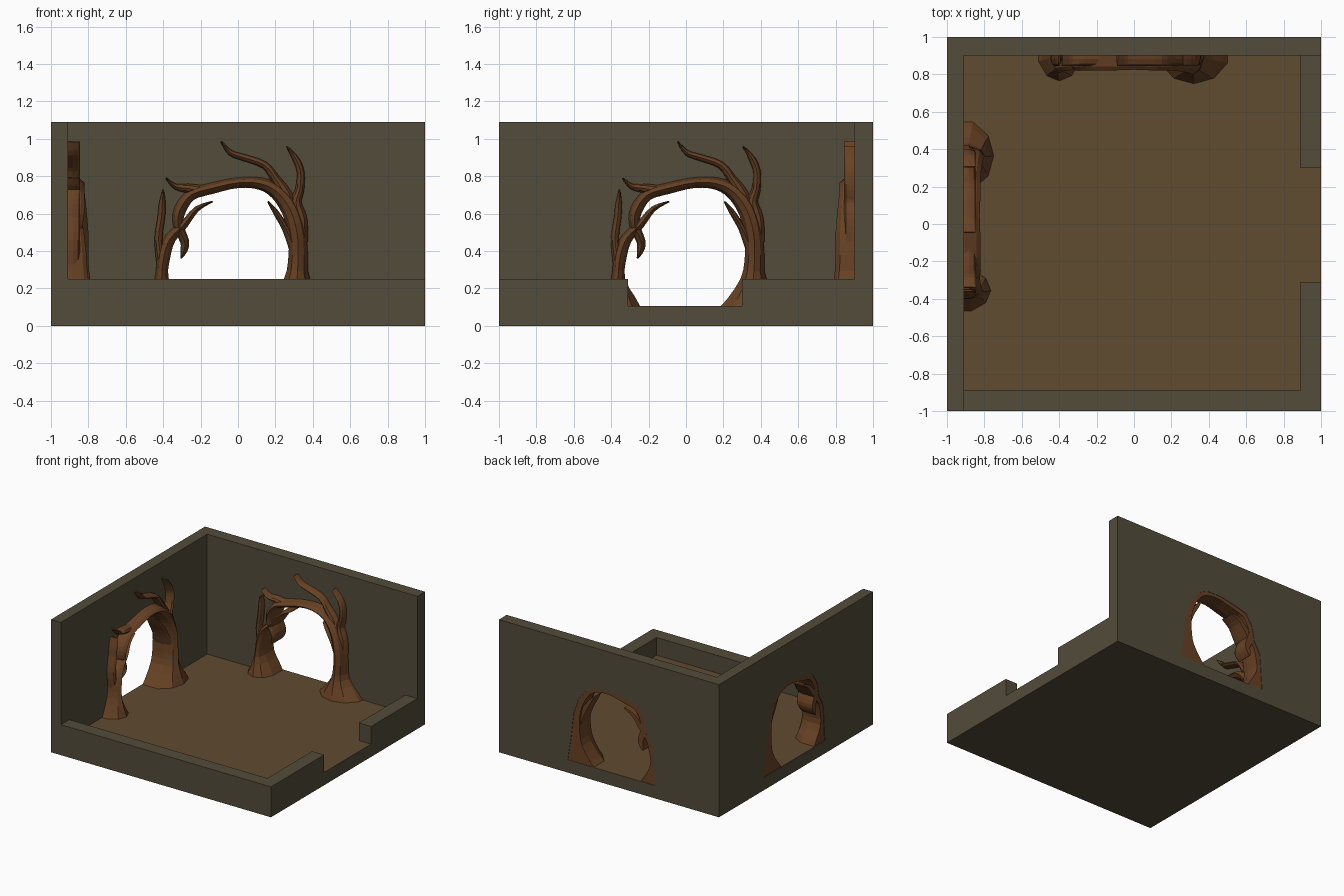
import bpy, bmesh, math
from mathutils import Vector

if "Cube" in bpy.data.objects:
    bpy.data.objects.remove(bpy.data.objects["Cube"])


def material(name, rgb):
    m = bpy.data.materials.new(name)
    m.diffuse_color = (*rgb, 1)
    m.use_nodes = True
    m.node_tree.nodes["Principled BSDF"].inputs["Base Color"].default_value = m.diffuse_color
    return m


STONE = material("olive_stone", (0.085, 0.072, 0.042))
EARTH = material("earth", (0.115, 0.07, 0.03))
BARK = material("bark", (0.14, 0.055, 0.018))


def finish(name, bm, *mats):
    bmesh.ops.recalc_face_normals(bm, faces=bm.faces)
    me = bpy.data.meshes.new(name)
    bm.to_mesh(me)
    bm.free()
    for m in mats:
        me.materials.append(m)
    ob = bpy.data.objects.new(name, me)
    bpy.context.collection.objects.link(ob)
    return ob


def box(name, lo, hi, *mats):
    bm = bmesh.new()
    bmesh.ops.create_cube(bm, size=1)
    for v in bm.verts:
        v.co = Vector([(a + b) / 2 + c * (b - a) for a, b, c in zip(lo, hi, v.co)])
    if len(mats) > 1:  # second material on the top face
        bm.normal_update()
        for f in bm.faces:
            f.material_index = int(f.normal.z > 0.5)
    return finish(name, bm, *mats)


# Floor slab and low walls with a doorway gap on the right
F, LOW, TOP = 0.105, 0.25, 1.09
box("floor", (-1, -1, 0), (1, 1, F), STONE, EARTH)
box("front_low_wall", (-0.91, -1, F), (1, -0.89, LOW), STONE)
box("right_low_wall_front", (0.89, -0.89, F), (1, -0.31, LOW), STONE)
box("right_low_wall_back", (0.89, 0.3, F), (1, 0.9, LOW), STONE)

# Tall walls with an arched opening
HOLE = [(-.42, F), (-.40, .4), (-.345, .5), (-.32, .62), (-.26, .71), (-.14, .74), (0, .765),
        (.12, .76), (.21, .715), (.28, .62), (.32, .5), (.345, .3), (.375, F)]


def tall_wall(name, x0, x1, y0, y1, shift):
    bm = bmesh.new()
    outline = [(x0, F)] + [(x + shift, z) for x, z in HOLE] + [(x1, F), (x1, TOP), (x0, TOP)]
    face = bm.faces.new([bm.verts.new((x, y0, z)) for x, z in outline])
    ext = bmesh.ops.extrude_face_region(bm, geom=[face])
    for g in ext["geom"]:
        if isinstance(g, bmesh.types.BMVert):
            g.co.y = y1
    return finish(name, bm, STONE)


tall_wall("back_wall", -0.91, 1, 0.9, 1, 0)
tall_wall("left_wall", -1, 1, 0.91, 1, 0.045).rotation_euler.z = math.pi / 2

# Limb cross-section: (across, depth from front to back)
SECTION = [(-1, 1), (-1, .45), (-.6, .12), (0, 0), (.6, .12), (1, .45), (1, 1)]


def spline(pts, n=3):
    pts = [Vector(p) for p in pts]
    out = []
    for i in range(len(pts) - 1):
        a, b, c, d = pts[max(i - 1, 0)], pts[i], pts[i + 1], pts[min(i + 2, len(pts) - 1)]
        for k in range(n):
            t = k / n
            out.append(0.5 * (2 * b + (c - a) * t + (2 * a - 5 * b + 4 * c - d) * t * t
                              + (3 * b - a - 3 * c + d) * t ** 3))
    return out + [pts[-1]]


def limb(bm, pts, back):
    """Loft the section along (x, z, half width, front y)."""
    path = spline(pts)
    rings = []
    for i, p in enumerate(path):
        a, b = path[max(i - 1, 0)], path[min(i + 1, len(path) - 1)]
        t = Vector((b[0] - a[0], b[1] - a[1])).normalized()
        if i == 0 and p[1] < 0.12:
            t = Vector((0, 1))
        w = max(p[2], 0.003)
        rings.append([bm.verts.new((p[0] + t.y * u * w, p[3] + (back - p[3]) * v, p[1] - t.x * u * w))
                      for u, v in SECTION])
    n = len(SECTION)
    for r, s in zip(rings, rings[1:]):
        for j in range(n):
            bm.faces.new((r[j], r[(j + 1) % n], s[(j + 1) % n], s[j]))
    bm.faces.new(rings[0])
    bm.faces.new(rings[-1])


# Twisted tree arch: two trunks and side branches
bm = bmesh.new()
limb(bm, [(.32, F, .18, .75), (.316, .25, .07, .79), (.322, .38, .052, .80), (.315, .5, .048, .80),
          (.28, .62, .048, .81), (.21, .715, .042, .82), (.12, .76, .033, .82), (0, .765, .028, .825),
          (-.14, .735, .03, .82), (-.25, .70, .03, .82), (-.31, .62, .033, .82), (-.32, .54, .028, .83),
          (-.285, .45, .024, .84), (-.29, .40, .018, .85), (-.305, .36, .004, .87)], .997)
limb(bm, [(-.40, F, .11, .765), (-.408, .25, .038, .80), (-.395, .38, .035, .81), (-.36, .47, .03, .82),
          (-.29, .54, .022, .83), (-.22, .625, .015, .85), (-.135, .665, .004, .87)], .996)
limb(bm, [(.30, .42, .03, .83), (.255, .52, .02, .84), (.20, .61, .015, .85), (.16, .665, .004, .87)], .98)
for pts in (
    [(-.405, .33, .03), (-.425, .46, .022), (-.41, .58, .02), (-.405, .65, .018), (-.40, .73, .004)],
    [(-.18, .72, .03), (-.27, .735, .025), (-.335, .745, .015), (-.385, .79, .004)],
    [(.33, .45, .045), (.33, .57, .04), (.31, .66, .03), (.33, .73, .024), (.335, .82, .02),
     (.31, .89, .018), (.26, .96, .004)],
    [(.29, .58, .045), (.25, .70, .04), (.20, .785, .025), (.14, .86, .02), (.03, .90, .018),
     (-.04, .925, .015), (-.09, .985, .004)],
):
    limb(bm, [(x, z, w, .845) for x, z, w in pts], .93)
arch = finish("back_tree_arch", bm, BARK)

# Same arch turned onto the left wall
left = bpy.data.objects.new("left_tree_arch", arch.data)
bpy.context.collection.objects.link(left)
left.rotation_euler.z = math.pi / 2
left.location.y = 0.045
